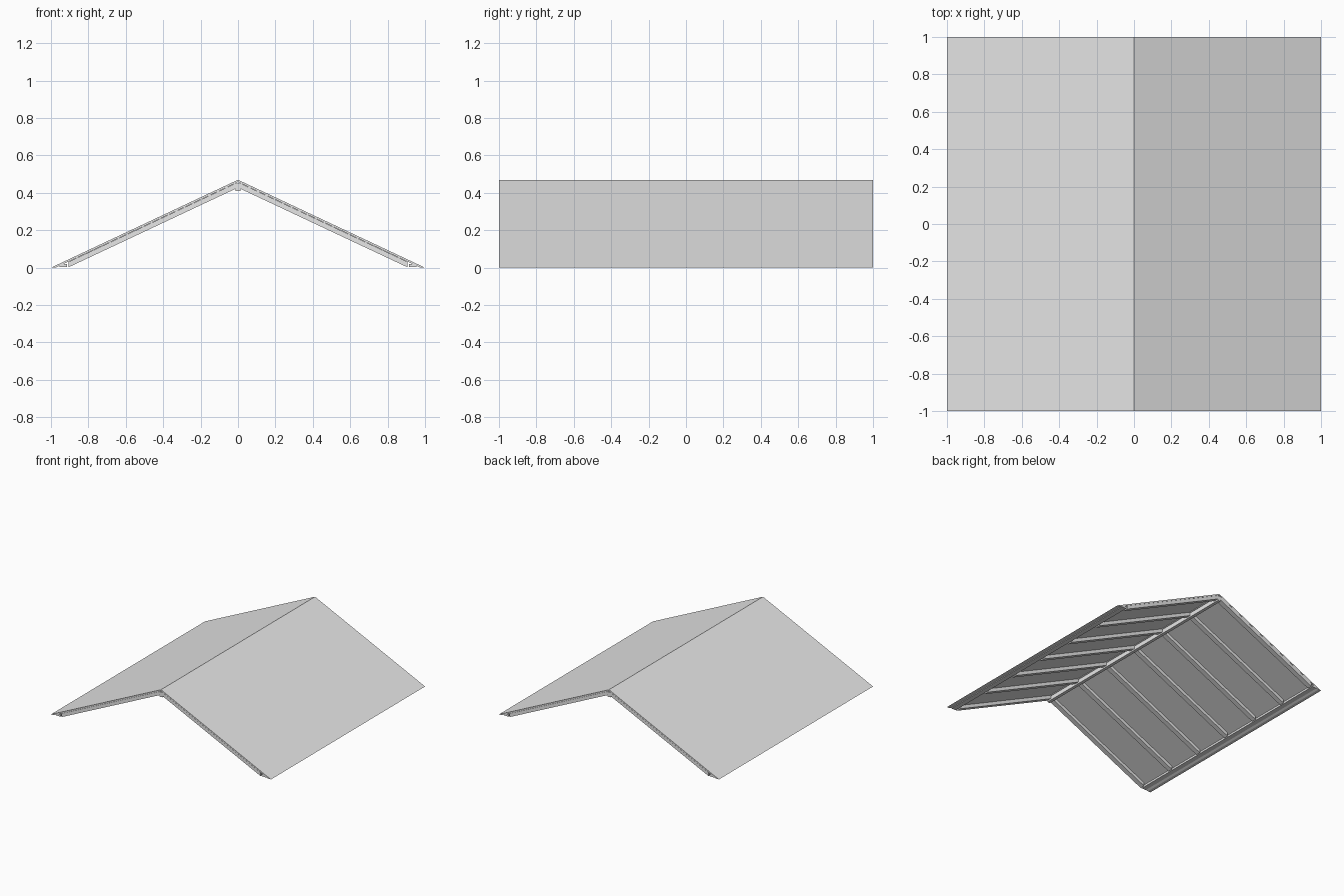
import bpy

cube = bpy.data.objects.get("Cube")
if cube:
    bpy.data.objects.remove(cube, do_unlink=True)

grey = bpy.data.materials.new("plain grey")
grey.use_nodes = True
grey.diffuse_color = (0.8, 0.8, 0.8, 1)
grey.node_tree.nodes["Principled BSDF"].inputs["Base Color"].default_value = (0.8, 0.8, 0.8, 1)

RISE = 0.47
SHEET = 0.012      # vertical thickness of the roof covering
DEPTH = 0.042      # underside of the rafters below the roof surface


def roof_z(x):
    """Height of the outer roof surface."""
    return RISE * (1 - abs(x))


def prism(name, profile, y0, y1):
    """Extrude an (x, z) profile along y."""
    n = len(profile)
    verts = [(x, y, z) for y in (y0, y1) for x, z in profile]
    faces = [tuple(range(n)), tuple(range(2 * n - 1, n - 1, -1))]
    faces += [(i, n + i, n + (i + 1) % n, (i + 1) % n) for i in range(n)]
    mesh = bpy.data.meshes.new(name)
    mesh.from_pydata(verts, [], faces)
    mesh.materials.append(grey)
    obj = bpy.data.objects.new(name, mesh)
    bpy.context.collection.objects.link(obj)
    # Consistent outward normals on both slopes
    import bmesh
    bm = bmesh.new()
    bm.from_mesh(mesh)
    bmesh.ops.recalc_face_normals(bm, faces=bm.faces)
    bm.to_mesh(mesh)
    bm.free()
    return obj


def box(name, x0, x1, z0, z1):
    return prism(name, [(x0, z0), (x1, z0), (x1, z1), (x0, z1)], -1, 1)


def sloped(name, side, x0, x1, top, bottom, y0, y1):
    """Strip following the slope, between two offsets below the surface."""
    profile = [(side * x0, roof_z(x0) - top), (side * x1, roof_z(x1) - top),
               (side * x1, roof_z(x1) - bottom), (side * x0, roof_z(x0) - bottom)]
    return prism(name, profile, y0, y1)


RAFTERS = 7
WIDTH = 0.04

for side, label in ((1, "left"), (-1, "right")):
    # Roof covering, tapering to a thin edge at the eave
    prism(f"{label}_roof_sheet",
          [(0, RISE), (side, 0), (side * 0.975, 0), (0, RISE - SHEET)], -1, 1)
    # Rafters from ridge to eave
    for i in range(RAFTERS):
        y = -1 + i * (2 - WIDTH) / (RAFTERS - 1)
        sloped(f"{label}_rafter_{i + 1}", side, 0.013, 0.905,
               SHEET + 0.001, DEPTH, y, y + WIDTH)
    # Plate along the eave
    x0, x1 = sorted((side * 0.915, side * 0.955))
    box(f"{label}_eave_plate", x0, x1, 0.004, 0.02)

# Ridge beam with a narrow cap under the peak
box("ridge_beam", -0.013, 0.013, 0.41, 0.444)
box("ridge_cap", -0.018, 0.018, 0.444, 0.45)
